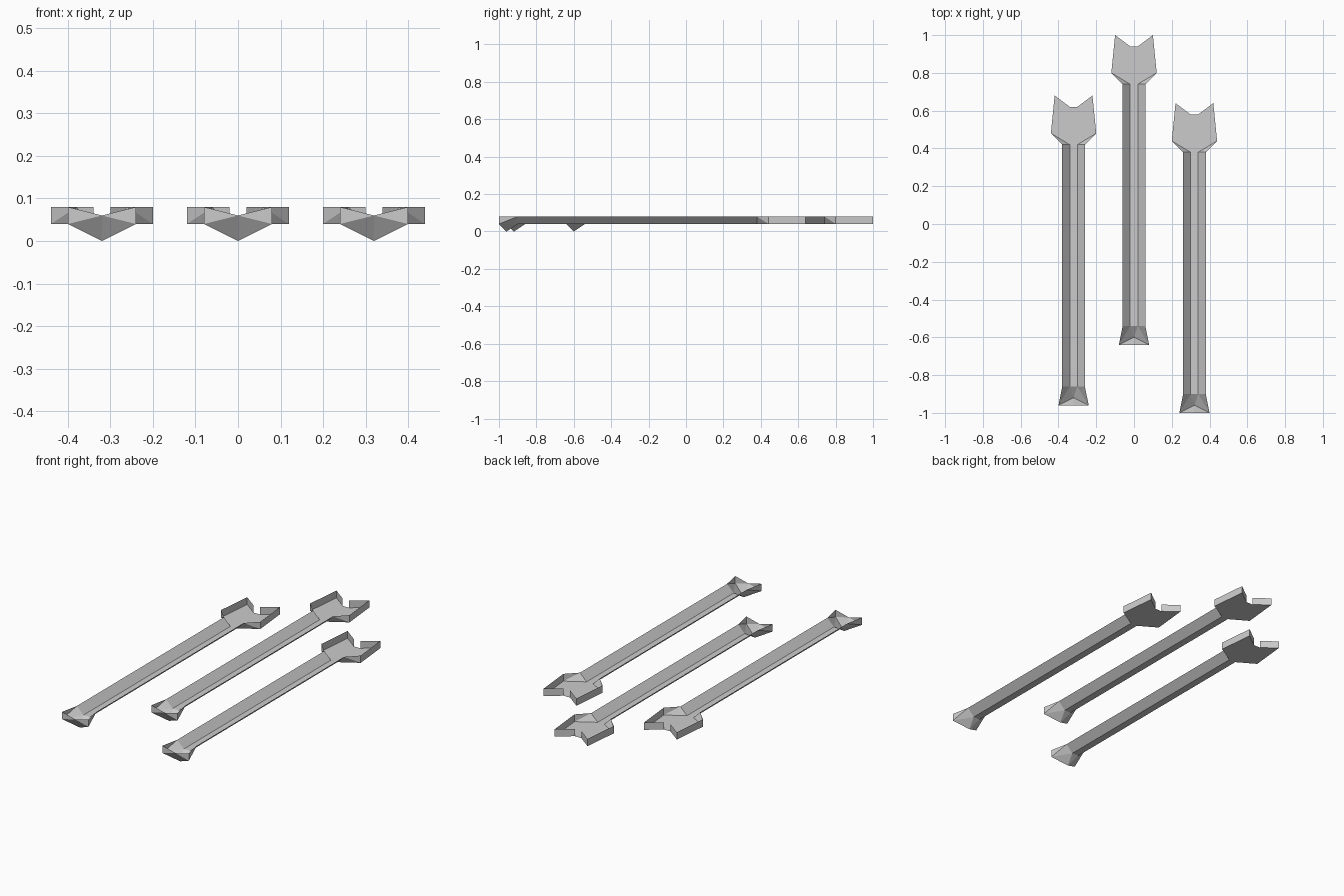
import bpy
import bmesh
from mathutils import Vector

cube = bpy.data.objects.get("Cube")
if cube:
    bpy.data.objects.remove(cube, do_unlink=True)

grey = bpy.data.materials.new("plain_grey")
grey.use_nodes = True
COLOUR = (0.6, 0.6, 0.6, 1)
grey.diffuse_color = COLOUR
grey.node_tree.nodes["Principled BSDF"].inputs["Base Color"].default_value = COLOUR

RIM, FLOOR = 0.08, 0.04      # heights of the open top and the channel floor
HEAD, NECK = -0.54, 0.74     # ends of the straight shaft


def half_sheet(name, faces):
    """Mesh of the +x half of an open sheet, its faces turned to the inside."""
    bm = bmesh.new()
    for points in faces:
        bm.faces.new([bm.verts.new(p) for p in points])
    bmesh.ops.remove_doubles(bm, verts=bm.verts, dist=0.0005)
    bm.normal_update()
    middle = sum((v.co for v in bm.verts), Vector()) / len(bm.verts)
    inside = Vector((0, middle.y, 0.2))
    for face in bm.faces:
        if face.normal.dot(inside - face.calc_center_median()) < 0:
            face.normal_flip()
    mesh = bpy.data.meshes.new(name)
    bm.to_mesh(mesh)
    bm.free()
    mesh.materials.append(grey)
    return mesh


def wall(a, b):
    """Upright wall between two plan points."""
    return [(*a, FLOOR), (*b, FLOOR), (*b, RIM), (*a, RIM)]


# Channel profile at each end of the shaft: centre, floor edge, rim
def profile(y):
    return (0, y, FLOOR), (0.02, y, FLOOR), (0.06, y, RIM)


hc, hf, hr = profile(HEAD)
nc, nf, nr = profile(NECK)

# Straight trough
shaft = half_sheet("shaft", [[hc, hf, nf, nc], [hf, hr, nr, nf]])

# Flared point with a keel below and a dipped front lip
keel, lip = (0, -0.60, 0), (0, -0.64, 0.06)
low, high = (0.08, -0.64, FLOOR), (0.08, -0.64, RIM)
head = half_sheet("head", [
    [hc, hf, keel], [hf, low, keel], [hf, hr, low],
    [hr, high, low], [low, high, lip], [low, lip, keel]])

# Notched tail, open at the middle of the notch
corner, tip, notch = (0.12, 0.80), (0.10, 1.0), (0.02, 0.94)
tail = half_sheet("fletching", [
    [nc, nf, (*notch, FLOOR), (0, 0.94, FLOOR)],
    [nf, (*corner, FLOOR), (*tip, FLOOR), (*notch, FLOOR)],
    [nf, nr, (*corner, FLOOR)],
    [nr, (*corner, RIM), (*corner, FLOOR)],
    wall(corner, tip), wall(tip, notch)])

# Three arrows side by side
for side, x, y in (("right", -0.32, -0.32), ("middle", 0, 0), ("left", 0.32, -0.36)):
    for mesh in (shaft, head, tail):
        part = bpy.data.objects.new(f"{side}_{mesh.name}", mesh)
        part.location = (x, y, 0)
        bpy.context.collection.objects.link(part)
        mirror = part.modifiers.new("mirror", 'MIRROR')
        mirror.use_clip = True
        mirror.merge_threshold = 0.0005
